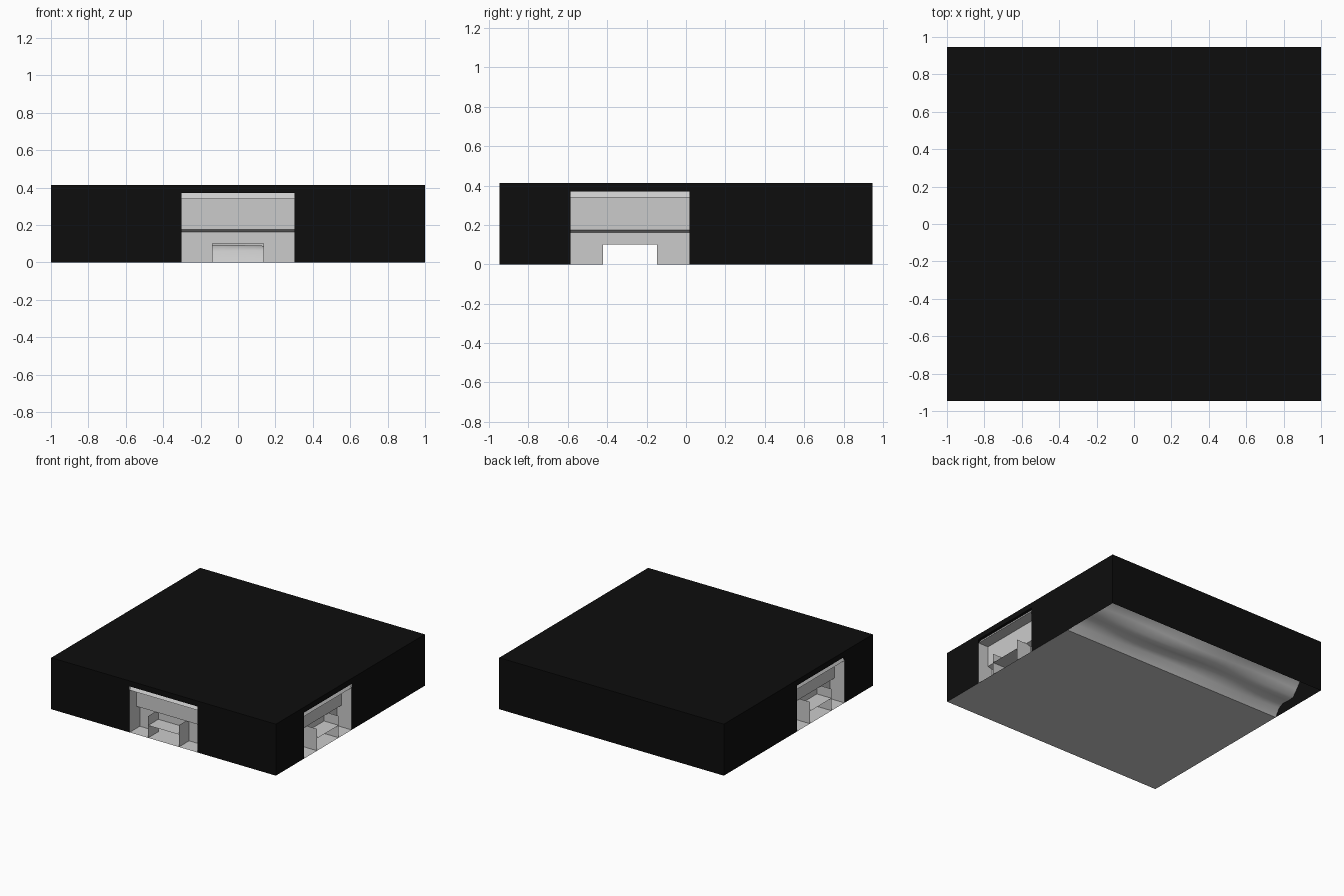
import bpy, bmesh, math

if "Cube" in bpy.data.objects:
    bpy.data.objects.remove(bpy.data.objects["Cube"])

W, D, H = 1.0, 0.947, 0.414      # half width, half depth, height
SIDE_C = -0.285                  # centre of the side alcoves along y
HALF, OPEN_H = 0.302, 0.37       # alcove half width and height
DOOR, SHELF = 0.137, 0.10        # doorway half width and height

black = bpy.data.materials.new("black")
black.diffuse_color = (0.004, 0.004, 0.004, 1)
black.use_nodes = True
black.node_tree.nodes["Principled BSDF"].inputs["Base Color"].default_value = black.diffuse_color


def make(name, faces, mat=None):
    """Object from a list of polygons, welded at shared corners."""
    bm = bmesh.new()
    for f in faces:
        bm.faces.new([bm.verts.new(p) for p in f])
    bmesh.ops.remove_doubles(bm, verts=bm.verts, dist=1e-4)
    me = bpy.data.meshes.new(name)
    bm.to_mesh(me)
    bm.free()
    ob = bpy.data.objects.new(name, me)
    bpy.context.collection.objects.link(ob)
    if mat:
        me.materials.append(mat)
    return ob


# Wall frames: u along the wall, d inward from the wall, z up
SIDES = {
    "front": lambda u, d, z: (u, -D + d, z),
    "right": lambda u, d, z: (W - d, SIDE_C + u, z),
    "left": lambda u, d, z: (-W + d, SIDE_C - u, z),
}
SPAN = {"front": (-W, W),
        "right": (-D - SIDE_C, D - SIDE_C),
        "left": (SIDE_C - D, SIDE_C + D)}

# Outer shell: roof, back wall and three walls notched for the alcoves
make("roof", [[(-W, -D, H), (W, -D, H), (W, D, H), (-W, D, H)]], black)
make("back_wall", [[(W, D, 0), (-W, D, 0), (-W, D, H), (W, D, H)]], black)
for side, P in SIDES.items():
    a, b = SPAN[side]
    make(side + "_wall", [
        [P(a, 0, 0), P(-HALF, 0, 0), P(-HALF, 0, H), P(a, 0, H)],
        [P(HALF, 0, 0), P(b, 0, 0), P(b, 0, H), P(HALF, 0, H)],
        [P(-HALF, 0, OPEN_H), P(HALF, 0, OPEN_H), P(HALF, 0, H), P(-HALF, 0, H)],
    ], black)

# Alcoves: jambs, stepped lintel, inner wall with doorway, shelf between fins
LIP, BEAM, BACK = 0.34, 0.09, 0.13
PROFILE = [(0.02, OPEN_H), (0.0, LIP), (BEAM, LIP), (BEAM, 0.175), (BACK, 0.162), (BACK, SHELF)]
for side, P in SIDES.items():
    make(side + "_lintel", [
        [P(-HALF, d0, z0), P(-HALF, d1, z1), P(HALF, d1, z1), P(HALF, d0, z0)]
        for (d0, z0), (d1, z1) in zip(PROFILE, PROFILE[1:])])
    jamb_outline = [(0, 0)] + [(0, LIP), (BEAM, LIP), (BEAM, 0.175), (BACK, 0.162)] + [(BACK, 0)]
    piers = []
    for s in (-1, 1):
        make(f"{side}_jamb", [[P(s * HALF, d, z) for d, z in jamb_outline]])
        make(f"{side}_fin", [[P(s * DOOR, d, z) for d, z in
                              ((0, 0), (BACK, 0), (BACK, 0.162), (BEAM, 0.175), (0, 0.175))]])
        piers.append([P(s * HALF, BACK, 0), P(s * DOOR, BACK, 0),
                      P(s * DOOR, BACK, SHELF), P(s * HALF, BACK, SHELF)])
    make(side + "_inner_wall", piers)
    make(side + "_shelf", [[P(-DOOR, 0, SHELF), P(DOOR, 0, SHELF),
                            P(DOOR, BACK, SHELF), P(-DOOR, BACK, SHELF)]])

# Flat floor
FY = 0.43
make("floor", [[(-W, -D, 0), (W, -D, 0), (W, FY, 0), (-W, FY, 0)]])

# Rising uneven bank along the back
BANK = [(FY, 0), (0.47, 0.055), (0.515, 0.085), (0.57, 0.085), (0.63, 0.09),
        (0.67, 0.13), (0.71, 0.175), (0.78, 0.2), (0.86, 0.23), (D, 0.28)]
N = 24


def bank_point(i, j):
    x = -W + 2 * W * i / N
    y, z = BANK[j]
    wob = 0.008 * math.sin(5 * x + j) * (1 if 0 < j < len(BANK) - 1 else 0)
    return (x, y, z + wob)


bank = make("bank", [[bank_point(i, j), bank_point(i + 1, j),
                      bank_point(i + 1, j + 1), bank_point(i, j + 1)]
                     for i in range(N) for j in range(len(BANK) - 1)])
for p in bank.data.polygons:
    p.use_smooth = True
